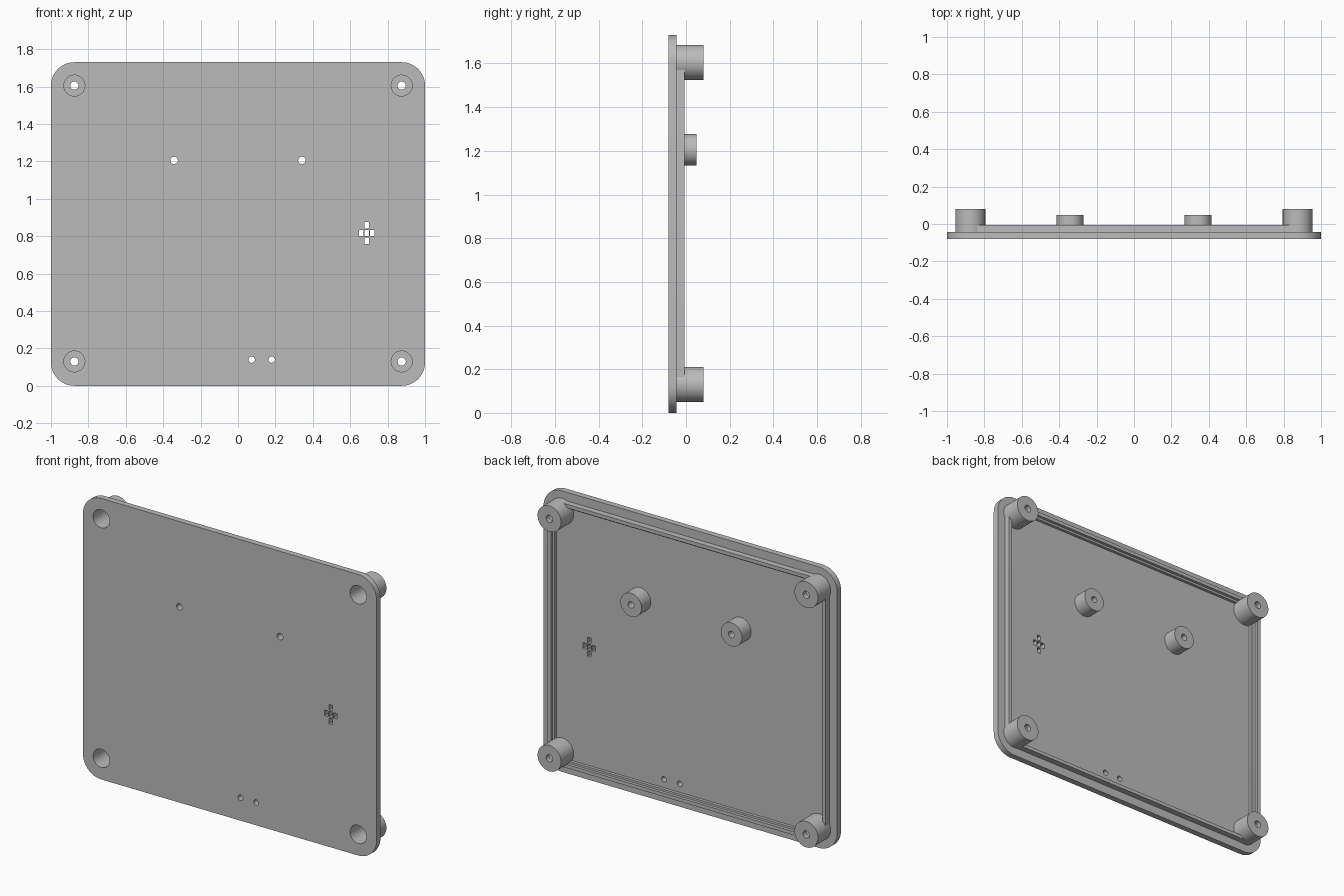
import bpy, bmesh
from math import sin, cos, pi

if "Cube" in bpy.data.objects:
    bpy.data.objects.remove(bpy.data.objects["Cube"])

# Main dimensions
WIDTH, HEIGHT = 2.0, 1.73
MID = HEIGHT / 2
CORNER = 0.125
FRONT, LEDGE, RIM_TOP = -0.08, -0.043, -0.006
POST_BACK, BOSS_BACK, BORE_END = 0.08, 0.047, 0.05
BORE, SCREW, PILOT, PIN = 0.056, 0.022, 0.02, 0.017

grey = bpy.data.materials.new("plain grey")
grey.use_nodes = True
grey.diffuse_color = (0.5, 0.5, 0.5, 1)
grey.node_tree.nodes["Principled BSDF"].inputs["Base Color"].default_value = (0.5, 0.5, 0.5, 1)


def loop(bm, cx, cz, hx, hz, r, y, steps=12):
    """Rounded rectangle (or circle) of vertices in the xz plane."""
    verts = []
    for k, (sx, sz) in enumerate([(1, 1), (-1, 1), (-1, -1), (1, -1)]):
        for i in range(steps + 1):
            a = (k + i / steps) * pi / 2
            verts.append(bm.verts.new((cx + sx * (hx - r) + r * cos(a), y,
                                       cz + sz * (hz - r) + r * sin(a))))
    return verts


def loft(bm, cx, cz, sections, closed=False):
    """Skin sections (half width, half height, corner radius, y)."""
    loops = [loop(bm, cx, cz, *s) for s in sections]
    pairs = list(zip(loops, loops[1:]))
    if closed:
        pairs.append((loops[-1], loops[0]))
    else:
        bm.faces.new(loops[0])
        bm.faces.new(loops[-1])
    for a, b in pairs:
        n = len(a)
        for i in range(n):
            j = (i + 1) % n
            bm.faces.new((a[i], a[j], b[j], b[i]))


def turned(bm, cx, cz, profile, closed=False):
    """Round part from (radius, y) pairs."""
    loft(bm, cx, cz, [(r, r, r, y) for r, y in profile], closed)


def make(name, bm):
    bmesh.ops.remove_doubles(bm, verts=bm.verts, dist=1e-5)
    bmesh.ops.recalc_face_normals(bm, faces=bm.faces)
    mesh = bpy.data.meshes.new(name)
    bm.to_mesh(mesh)
    bm.free()
    obj = bpy.data.objects.new(name, mesh)
    bpy.context.collection.objects.link(obj)
    mesh.materials.append(grey)
    return obj


def activate(obj):
    bpy.ops.object.select_all(action='DESELECT')
    obj.select_set(True)
    bpy.context.view_layer.objects.active = obj


def inset(d, y):
    return (WIDTH / 2 - d, HEIGHT / 2 - d, max(CORNER - d, 0.01), y)


corners = {"upper_left": (0.875, 1.605), "upper_right": (-0.875, 1.605),
           "lower_left": (0.875, 0.13), "lower_right": (-0.875, 0.13)}
bosses = {"left": (0.342, 1.205), "right": (-0.342, 1.205)}
parts = []

# Flat front plate
bm = bmesh.new()
loft(bm, 0, MID, [inset(0, FRONT), inset(0, LEDGE)])
plate = make("front_plate", bm)

# Raised rim with a stepped inner side
bm = bmesh.new()
step = (LEDGE + RIM_TOP) / 2
loft(bm, 0, MID, [inset(0.053, LEDGE), inset(0.053, RIM_TOP), inset(0.075, RIM_TOP),
                  inset(0.075, step), inset(0.088, step), inset(0.088, LEDGE)], closed=True)
rim = make("back_rim", bm)

# Cutter: screw bores, boss holes, pin holes and the cross of vent slots
bm = bmesh.new()
for x, z in corners.values():
    turned(bm, x, z, [(BORE, FRONT - 0.05), (BORE, BORE_END)])
for x, z in bosses.values():
    turned(bm, x, z, [(PILOT, FRONT - 0.05), (PILOT, BORE_END)])
for x in (0.073, 0.18):
    turned(bm, x, 0.14, [(PIN, FRONT - 0.05), (PIN, BORE_END)])
for dx, dz in [(0, 0), (0.03, 0), (-0.03, 0), (0, 0.042), (0, -0.042)]:
    loft(bm, 0.688 + dx, 0.817 + dz,
         [(0.012, 0.017, 0, FRONT - 0.05), (0.012, 0.017, 0, BORE_END)])
cutter = make("hole_cutter", bm)
cutter.hide_render = True

for obj in (plate, rim):
    activate(obj)
    mod = obj.modifiers.new("holes", 'BOOLEAN')
    mod.operation, mod.solver, mod.object = 'DIFFERENCE', 'EXACT', cutter
    bpy.ops.object.modifier_apply(modifier=mod.name)
    parts.append(obj)
bpy.data.objects.remove(cutter)

# Corner screw posts, bored from the front
for side, (x, z) in corners.items():
    bm = bmesh.new()
    turned(bm, x, z, [(0.08, LEDGE), (0.08, POST_BACK), (SCREW, POST_BACK),
                      (SCREW, BORE_END), (BORE, BORE_END), (BORE, LEDGE)], closed=True)
    parts.append(make(side + "_screw_post", bm))

# Short mounting bosses
for side, (x, z) in bosses.items():
    bm = bmesh.new()
    turned(bm, x, z, [(0.072, LEDGE), (0.072, BOSS_BACK),
                      (PILOT, BOSS_BACK), (PILOT, LEDGE)], closed=True)
    parts.append(make(side + "_mounting_boss", bm))

for obj in parts:
    activate(obj)
    bpy.ops.object.shade_smooth_by_angle(angle=pi / 6)
